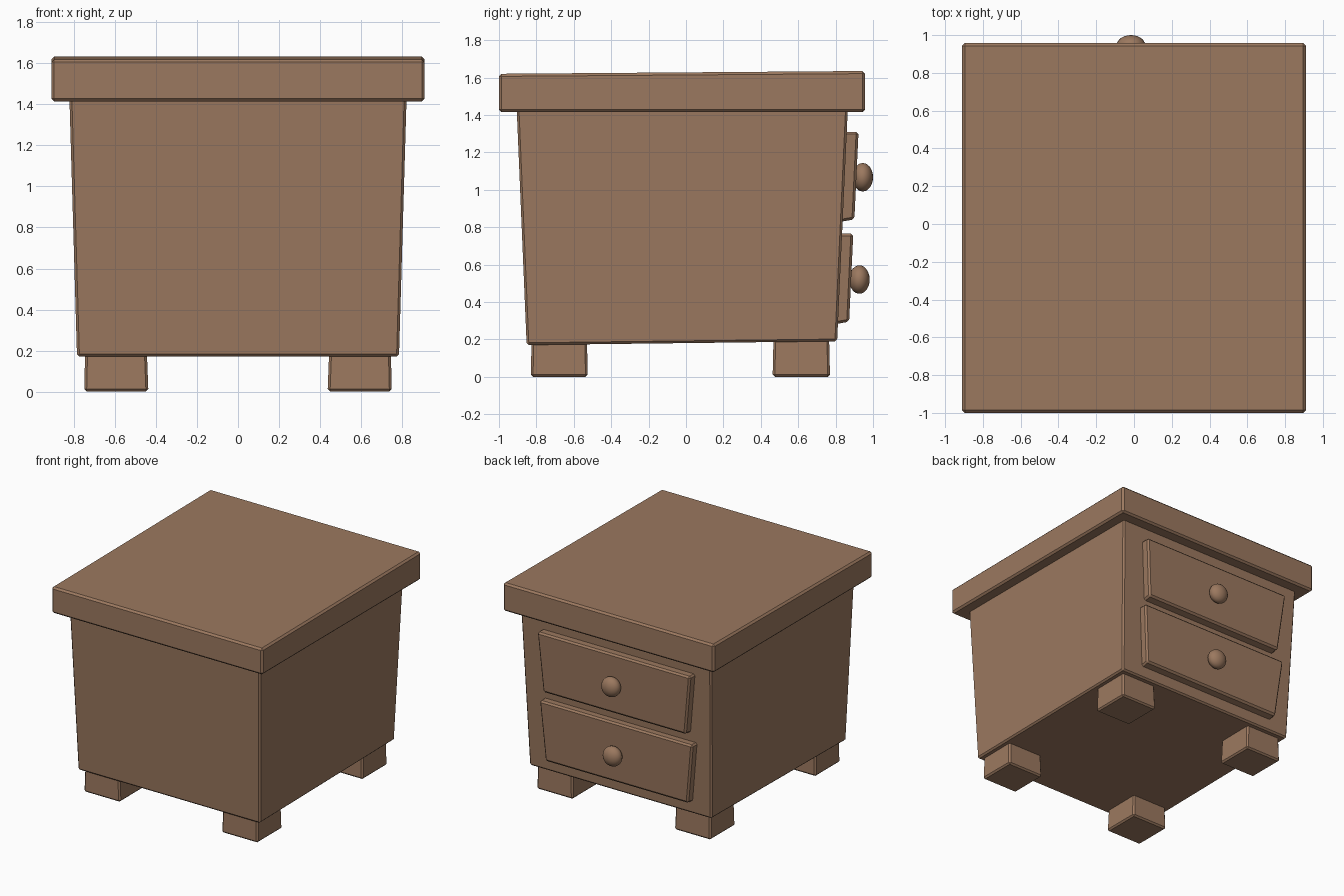
import bpy, bmesh

if "Cube" in bpy.data.objects:
    bpy.data.objects.remove(bpy.data.objects["Cube"])

wood = bpy.data.materials.new("brown_wood")
wood.diffuse_color = (0.33, 0.19, 0.115, 1)
wood.use_nodes = True
wood.node_tree.nodes["Principled BSDF"].inputs["Base Color"].default_value = wood.diffuse_color


def finish(bm, name, bevel=0.0):
    bmesh.ops.recalc_face_normals(bm, faces=bm.faces)
    me = bpy.data.meshes.new(name)
    bm.to_mesh(me)
    bm.free()
    me.materials.append(wood)
    ob = bpy.data.objects.new(name, me)
    bpy.context.collection.objects.link(ob)
    if bevel:
        m = ob.modifiers.new("edge_bevel", 'BEVEL')
        m.width = bevel
        m.segments = 1
        m.limit_method = 'NONE'
    return ob


def block(name, bottom, top, bevel):
    """Box from two rings: (x0, x1, y0, y1, z at y0, z at y1)."""
    bm = bmesh.new()
    rings = []
    for x0, x1, y0, y1, za, zb in (bottom, top):
        rings.append([bm.verts.new(p) for p in
                      ((x0, y0, za), (x1, y0, za), (x1, y1, zb), (x0, y1, zb))])
    a, b = rings
    bm.faces.new(a)
    bm.faces.new(b)
    for i in range(4):
        j = (i + 1) % 4
        bm.faces.new((a[i], a[j], b[j], b[i]))
    return finish(bm, name, bevel)


# Table top, very slightly sloped
block("table_top", (-0.91, 0.91, -1.0, 0.957, 1.415, 1.415),
      (-0.91, 0.91, -1.0, 0.957, 1.62, 1.635), 0.014)

# Tapered cabinet
block("cabinet_body", (-0.785, 0.785, -0.852, 0.808, 0.17, 0.19),
      (-0.822, 0.822, -0.905, 0.865, 1.43, 1.43), 0.012)

# Four short feet
for side, sx in (("left", -1), ("right", 1)):
    for end, y0, y1 in (("front", -0.83, -0.525), ("back", 0.463, 0.77)):
        xb = sorted((sx * 0.437, sx * 0.75))
        xt = sorted((sx * 0.445, sx * 0.745))
        block(f"{end}_{side}_foot", (*xb, y0, y1, 0, 0),
              (*xt, y0 + 0.005, y1 - 0.005, 0.21, 0.21), 0.012)


# Drawer fronts with knobs on the +y face
def face_y(z):
    return 0.808 + (z - 0.19) / 1.24 * 0.057


for label, z0, z1, out, knob_z, knob_y in (("upper", 0.827, 1.31, 0.063, 1.067, 0.945),
                                           ("lower", 0.28, 0.765, 0.06, 0.52, 0.927)):
    y0, y1 = face_y(z0), face_y(z1)
    block(label + "_drawer_front",
          (-0.625, 0.605, y0 - 0.02, y0 + out, z0, z0 + 0.015),
          (-0.68, 0.64, y1 - 0.02, y1 + out, z1, z1), 0.013)
    bm = bmesh.new()
    bmesh.ops.create_uvsphere(bm, u_segments=24, v_segments=14, radius=1)
    bmesh.ops.scale(bm, vec=(0.076, 0.055, 0.076), verts=bm.verts)
    bmesh.ops.translate(bm, vec=(-0.016, knob_y, knob_z), verts=bm.verts)
    for f in bm.faces:
        f.smooth = True
    finish(bm, label + "_knob")
